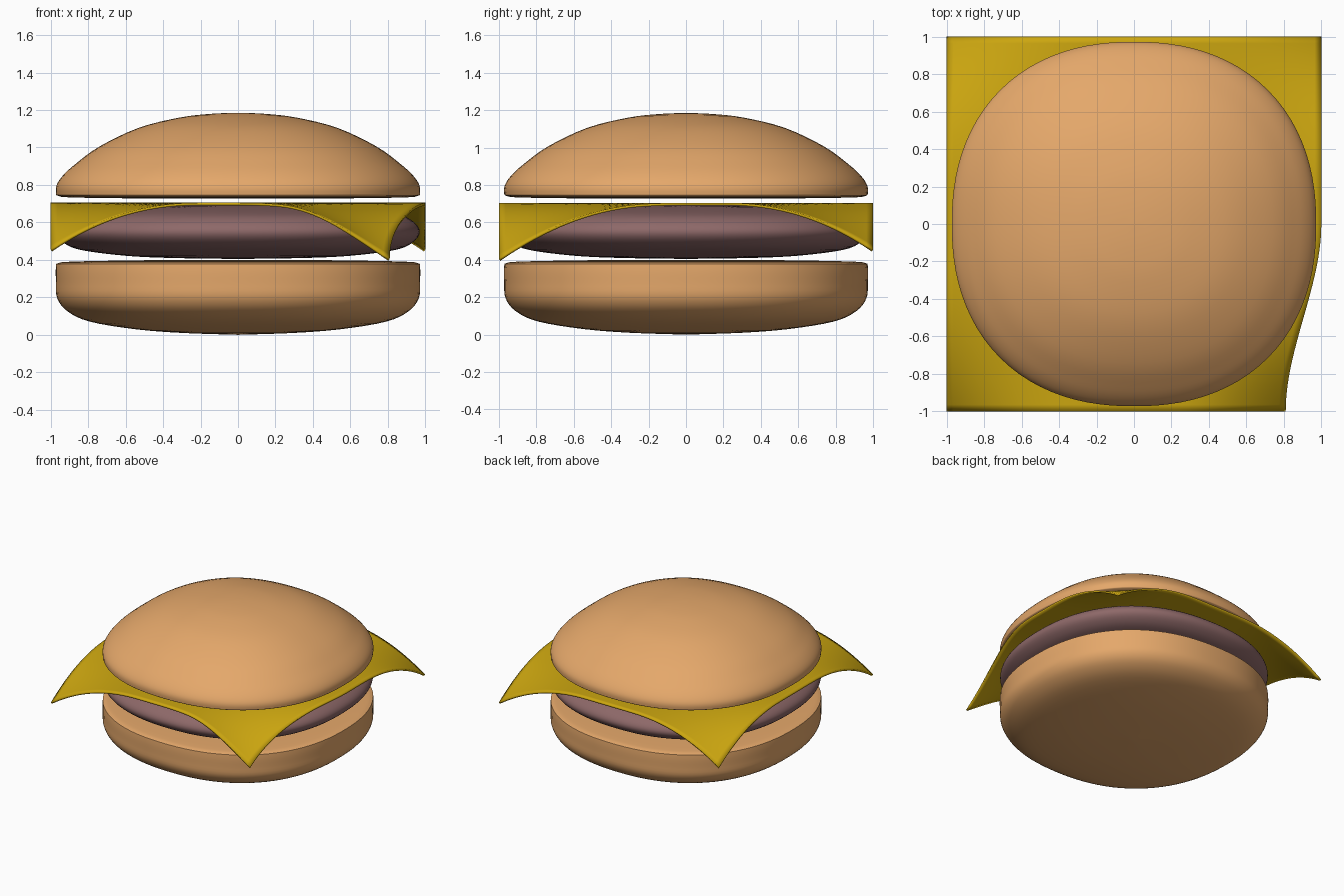
import bpy, bmesh, math

if "Cube" in bpy.data.objects:
    bpy.data.objects.remove(bpy.data.objects["Cube"], do_unlink=True)

SQUARENESS = 2.25   # superellipse exponent: slightly squared round layers
SEGMENTS = 96


def material(name, color):
    mat = bpy.data.materials.new(name)
    mat.use_nodes = True
    mat.diffuse_color = (*color, 1)
    mat.node_tree.nodes["Principled BSDF"].inputs["Base Color"].default_value = (*color, 1)
    return mat


def add_object(name, bm, mat):
    bmesh.ops.recalc_face_normals(bm, faces=bm.faces)
    mesh = bpy.data.meshes.new(name)
    bm.to_mesh(mesh)
    bm.free()
    mesh.materials.append(mat)
    obj = bpy.data.objects.new(name, mesh)
    bpy.context.collection.objects.link(obj)
    bpy.ops.object.select_all(action='DESELECT')
    obj.select_set(True)
    bpy.context.view_layer.objects.active = obj
    bpy.ops.object.shade_smooth_by_angle(angle=math.radians(50))
    return obj


def smooth_path(points, steps=4):
    """Catmull-Rom curve through the profile points."""
    padded = [points[0], *points, points[-1]]
    path = []
    for a, b, c, d in zip(padded, padded[1:], padded[2:], padded[3:]):
        for k in range(steps):
            t = k / steps
            path.append([0.5 * (2 * q + (r - p) * t + (2 * p - 5 * q + 4 * r - s) * t ** 2
                                + (3 * q - p - 3 * r + s) * t ** 3)
                         for p, q, r, s in zip(a, b, c, d)])
    return path[1:]


def layer(name, profile, mat):
    """Loft a (radius, height) profile, bottom pole to top pole."""
    bm = bmesh.new()
    rings = []
    for radius, z in smooth_path(profile):
        ring = []
        for i in range(SEGMENTS):
            c, s = math.cos(math.tau * i / SEGMENTS), math.sin(math.tau * i / SEGMENTS)
            r = radius * (abs(c) ** SQUARENESS + abs(s) ** SQUARENESS) ** (-1 / SQUARENESS)
            ring.append(bm.verts.new((r * c, r * s, z)))
        rings.append(ring)
    bottom = bm.verts.new((0, 0, profile[0][1]))
    top = bm.verts.new((0, 0, profile[-1][1]))
    for i in range(SEGMENTS):
        j = (i + 1) % SEGMENTS
        bm.faces.new((bottom, rings[0][j], rings[0][i]))
        bm.faces.new((top, rings[-1][i], rings[-1][j]))
        for low, high in zip(rings, rings[1:]):
            bm.faces.new((low[i], low[j], high[j], high[i]))
    return add_object(name, bm, mat)


bun = material("toasted bun", (0.78, 0.39, 0.145))
meat = material("brown meat", (0.27, 0.14, 0.14))
yellow = material("cheese yellow", (0.6, 0.38, 0.005))

# Bottom bun: rounded underside, nearly flat top
layer("bottom_bun", [(0, 0), (0.3, 0.01), (0.55, 0.03), (0.79, 0.07), (0.91, 0.125),
                     (0.965, 0.195), (0.972, 0.28), (0.972, 0.365), (0.96, 0.382),
                     (0.88, 0.391), (0.5, 0.398), (0, 0.4)], bun)

# Patty: lower half mirrored about its middle height
half = [(0, 0.405), (0.35, 0.41), (0.6, 0.422), (0.84, 0.453), (0.935, 0.495)]
middle = 0.55
layer("patty", half + [(0.97, middle)] + [(r, 2 * middle - z) for r, z in reversed(half)], meat)

# Top bun: flat underside and a domed crown
layer("top_bun", [(0, 0.727), (0.5, 0.728), (0.88, 0.733), (0.96, 0.742), (0.972, 0.758),
                  (0.968, 0.8), (0.935, 0.85), (0.87, 0.91), (0.74, 1.005), (0.53, 1.105),
                  (0.31, 1.16), (0.14, 1.18), (0, 1.185)], bun)


# Cheese slice: square sheet with drooping corners, one of them folded inward
def droop(t):
    return max(0, (abs(t) - 0.2) / 0.8) ** 2.2


def ease(t):
    t = min(max(t, 0), 1)
    return t * t * (3 - 2 * t)


bm = bmesh.new()
bmesh.ops.create_grid(bm, x_segments=56, y_segments=56, size=1)
for v in bm.verts:
    x, y = v.co.x, v.co.y
    fold = ease(x) * ease(-y)
    v.co = (x - 0.19 * fold, y, 0.705 - 0.25 * droop(x) * droop(y) - 0.05 * fold)
cheese = add_object("cheese_slice", bm, yellow)
solid = cheese.modifiers.new("thickness", 'SOLIDIFY')
solid.thickness = 0.014
solid.offset = -1
